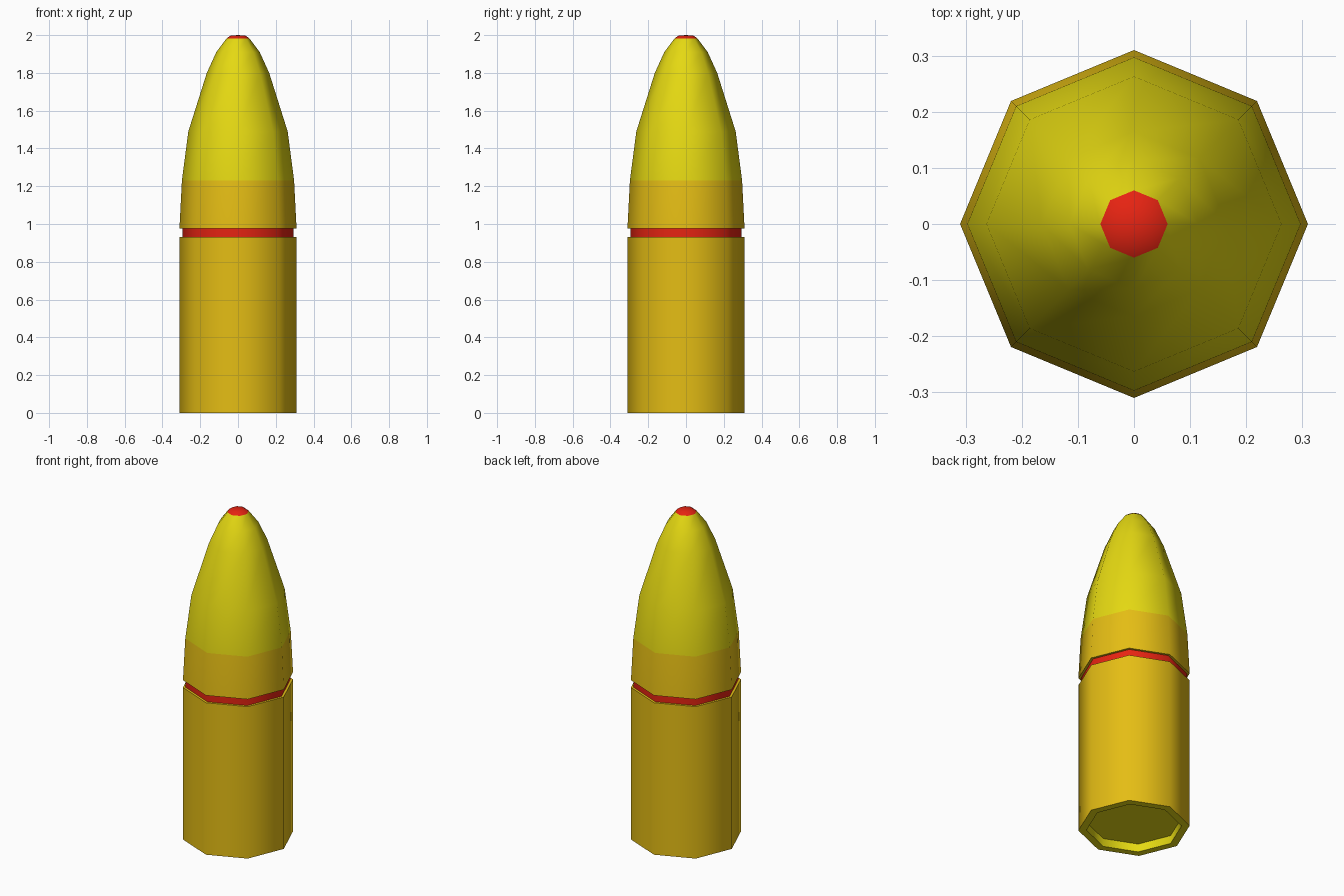
import bpy, bmesh, math

if "Cube" in bpy.data.objects:
    bpy.data.objects.remove(bpy.data.objects["Cube"])

SIDES = 8


def material(name, rgb):
    m = bpy.data.materials.new(name)
    m.diffuse_color = (*rgb, 1)
    m.use_nodes = True
    m.node_tree.nodes["Principled BSDF"].inputs["Base Color"].default_value = m.diffuse_color
    return m


gold = material("gold_brass", (0.78, 0.51, 0.007))
yellow = material("bright_yellow", (0.78, 0.69, 0.006))
red = material("red", (0.79, 0.017, 0.006))


def lathe(name, profile, mats, rule=lambda z: 0):
    """Spin (radius, height) points into an eight-sided shell, outward normals."""
    bm = bmesh.new()
    rings = []
    for r, z in profile:
        if r == 0:
            rings.append([bm.verts.new((0, 0, z))] * SIDES)
        else:
            rings.append([bm.verts.new((r * math.cos(k * math.tau / SIDES),
                                        r * math.sin(k * math.tau / SIDES), z))
                          for k in range(SIDES)])
    for a, b in zip(rings, rings[1:]):
        for k in range(SIDES):
            n = (k + 1) % SIDES
            corners = list(dict.fromkeys((a[k], a[n], b[n], b[k])))
            f = bm.faces.new(corners)
            f.material_index = rule(f.calc_center_median().z)
    me = bpy.data.meshes.new(name)
    bm.to_mesh(me)
    bm.free()
    for m in mats:
        me.materials.append(m)
    ob = bpy.data.objects.new(name, me)
    bpy.context.collection.objects.link(ob)
    bpy.context.view_layer.objects.active = ob
    bpy.ops.object.select_all(action='DESELECT')
    ob.select_set(True)
    bpy.ops.object.shade_smooth_by_angle(angle=math.radians(50))
    return ob


# recessed underside with its rim
lathe("base_recess", [(0, 0.05), (0.265, 0.05), (0.265, 0), (0.31, 0)], [yellow])

# straight lower casing with the ledge at the groove
lathe("casing", [(0.31, 0), (0.31, 0.93), (0.295, 0.93)], [gold])

# red band at the bottom of the groove
lathe("groove_band", [(0.295, 0.93), (0.295, 0.975)], [red])

# nose: gold collar below, yellow ogive above
lathe("nose", [(0.295, 0.975), (0.31, 0.975), (0.297, 1.23), (0.263, 1.49),
               (0.165, 1.80), (0.115, 1.91), (0.06, 1.983)],
      [gold, yellow], lambda z: 1 if z > 1.23 else 0)

# red tip
lathe("tip", [(0.06, 1.983), (0.04, 1.997), (0, 2.0)], [red])
